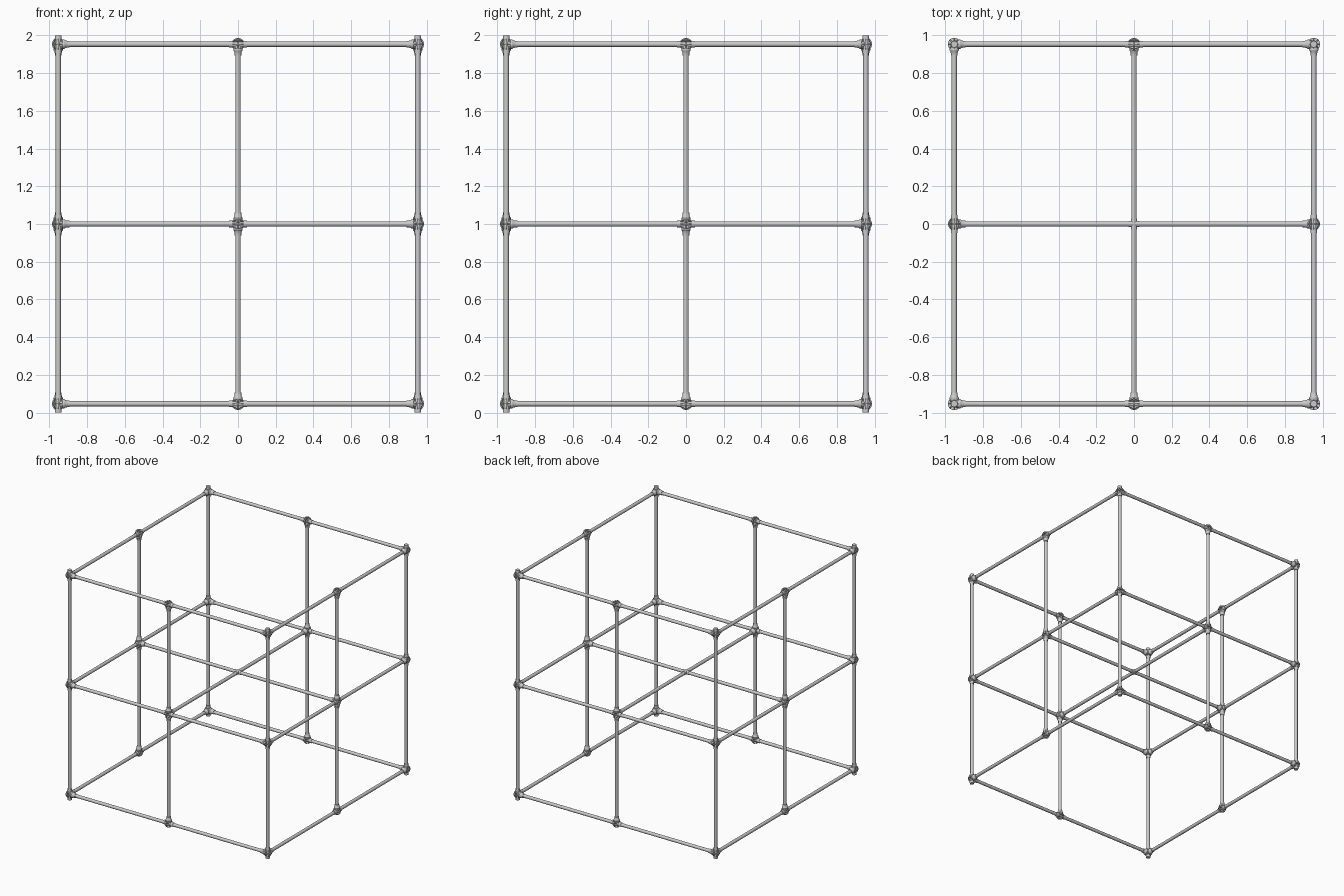
import bpy, bmesh, math
from mathutils import Vector, Matrix

if "Cube" in bpy.data.objects:
    bpy.data.objects.remove(bpy.data.objects["Cube"])

P = 0.953                      # pipe centreline offset from the middle
LEVELS = (1 - P, 1.0, 1 + P)   # heights of the horizontal pipes
R = 0.014                      # pipe radius
X, Y, Z = Vector((1, 0, 0)), Vector((0, 1, 0)), Vector((0, 0, 1))


def lathe(bm, origin, axis, profile, seg=20):
    """Revolve (distance, radius) pairs about an axis, with closed ends."""
    m = Matrix.Translation(origin) @ axis.to_track_quat('Z', 'Y').to_matrix().to_4x4()
    rings = []
    for d, r in profile:
        rings.append([bm.verts.new(m @ Vector((r * math.cos(2 * math.pi * i / seg),
                                               r * math.sin(2 * math.pi * i / seg), d)))
                      for i in range(seg)])
    for a, b in zip(rings, rings[1:]):
        for i in range(seg):
            j = (i + 1) % seg
            bm.faces.new((a[i], a[j], b[j], b[i]))
    bm.faces.new(rings[0][::-1])
    bm.faces.new(rings[-1])


def finish(bm, name):
    mesh = bpy.data.meshes.new(name)
    bm.to_mesh(mesh)
    bm.free()
    ob = bpy.data.objects.new(name, mesh)
    bpy.context.collection.objects.link(ob)
    bpy.ops.object.select_all(action='DESELECT')
    ob.select_set(True)
    bpy.context.view_layer.objects.active = ob
    bpy.ops.object.shade_smooth_by_angle(angle=math.radians(35))


def pipe(name, a, b):
    bm = bmesh.new()
    a, b = Vector(a), Vector(b)
    lathe(bm, a, (b - a).normalized(), [(0, R), ((b - a).length, R)])
    finish(bm, name)


def joint(name, pos, through, branches):
    """Ribbed sleeve on the through pipe with a stepped socket per branch."""
    bm = bmesh.new()
    pos = Vector(pos)
    lathe(bm, pos, through, [(-0.047, 0.0175), (-0.02, 0.019),
                             (0.02, 0.019), (0.047, 0.0175)])
    # flange across the sleeve, and round rib plates along it
    disc = [(-0.002, 0.034), (0.002, 0.034)]
    lathe(bm, pos, through, disc)
    u = branches[0]
    v = through.cross(u)
    for axis in (u, v, (u + v).normalized(), (u - v).normalized()):
        lathe(bm, pos, axis, disc)
    # branch sockets
    for b in branches:
        lathe(bm, pos, b, [(0.008, 0.019), (0.018, 0.025), (0.032, 0.025),
                           (0.040, 0.019), (0.060, 0.0175)])
    finish(bm, name)


# corner posts and their joints
for sx in (-1, 1):
    for sy in (-1, 1):
        x, y = sx * P, sy * P
        pipe("corner_post", (x, y, 0), (x, y, 2))
        for z in LEVELS:
            joint("corner_joint", (x, y, z), Z, [-sx * X, -sy * Y])

# perimeter rails, centre uprights and mid-rail joints on all four sides
for s in (-1, 1):
    for along, across in ((X, Y), (Y, X)):
        side = across * s * P
        for i, z in enumerate(LEVELS):
            c = side + Z * z
            pipe("perimeter_rail", c - along * P, c + along * P)
            branches = [[Z], [Z, -Z, -s * across], [-Z]][i]
            joint("rail_joint", c, along, branches)
        pipe("centre_upright", side + Z * LEVELS[0], side + Z * LEVELS[2])

# crossing rails through the middle
pipe("cross_rail_x", (-P, 0, 1), (P, 0, 1))
pipe("cross_rail_y", (0, -P, 1), (0, P, 1))
bm = bmesh.new()
for axis in (X, Y):
    lathe(bm, Z, axis, [(-0.03, 0.0165), (0.03, 0.0165)])
finish(bm, "cross_joint")
